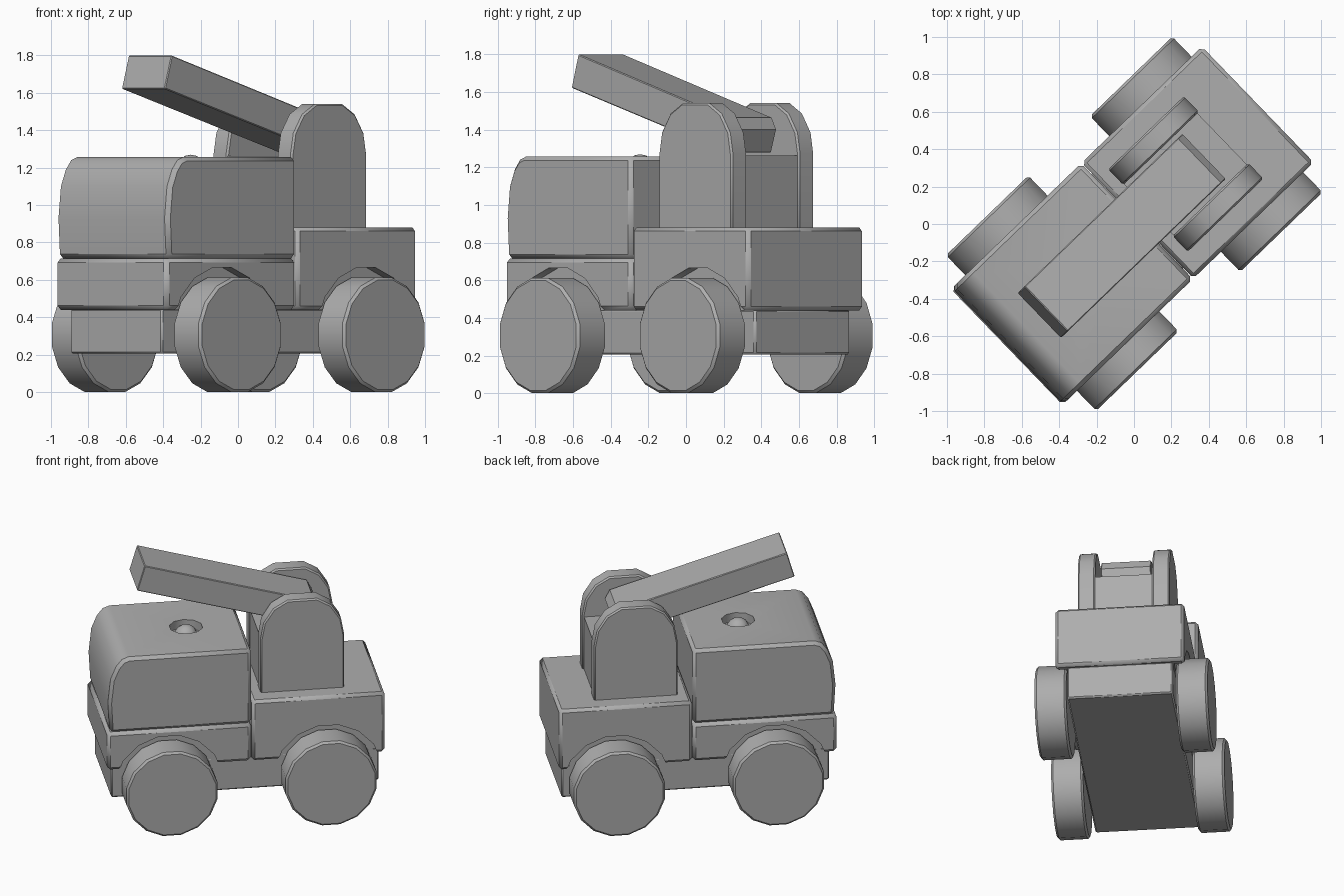
import bpy, bmesh
from math import sin, cos, pi, radians
from mathutils import Matrix

if "Cube" in bpy.data.objects:
    bpy.data.objects.remove(bpy.data.objects["Cube"])

# The truck is built along local x (front at -x), then turned to its heading
HEADING = radians(44)
grey = bpy.data.materials.new("grey")
grey.diffuse_color = (.42, .42, .42, 1)
grey.use_nodes = True
grey.node_tree.nodes["Principled BSDF"].inputs["Base Color"].default_value = grey.diffuse_color


def make(name, bm, bevel=0.0, cutters=(), smooth=40):
    bmesh.ops.recalc_face_normals(bm, faces=bm.faces)
    me = bpy.data.meshes.new(name)
    bm.to_mesh(me)
    bm.free()
    me.materials.append(grey)
    ob = bpy.data.objects.new(name, me)
    bpy.context.collection.objects.link(ob)
    ob.rotation_euler.z = HEADING
    bpy.context.view_layer.update()
    bpy.ops.object.select_all(action='DESELECT')
    bpy.context.view_layer.objects.active = ob
    ob.select_set(True)
    if bevel:
        m = ob.modifiers.new("bevel", 'BEVEL')
        m.width, m.segments = bevel, 1
        m.limit_method, m.angle_limit = 'ANGLE', radians(50)
        bpy.ops.object.modifier_apply(modifier=m.name)
    for c in cutters:
        m = ob.modifiers.new("cut", 'BOOLEAN')
        m.operation, m.solver, m.object = 'DIFFERENCE', 'EXACT', c
        bpy.ops.object.modifier_apply(modifier=m.name)
    bpy.ops.object.shade_smooth_by_angle(angle=radians(smooth))
    return ob


def prism(name, profile, y0, y1, **kw):
    """Side profile of (x, z) points extruded from y0 to y1."""
    bm = bmesh.new()
    f = bm.faces.new([bm.verts.new((x, y0, z)) for x, z in profile])
    ext = bmesh.ops.extrude_face_region(bm, geom=[f])
    vs = [v for v in ext['geom'] if isinstance(v, bmesh.types.BMVert)]
    bmesh.ops.translate(bm, verts=vs, vec=(0, y1 - y0, 0))
    # extrusion of a lone face can leave the start open: cap it
    edges = [e for e in bm.edges if e.is_boundary]
    if edges:
        bmesh.ops.holes_fill(bm, edges=edges)
    return make(name, bm, **kw)


def rect(x0, x1, z0, z1):
    return [(x0, z0), (x1, z0), (x1, z1), (x0, z1)]


def ring(cx, cz, apothem, n):
    r = apothem / cos(pi / n)
    return [(cx + r * cos(2 * pi * (i + .5) / n), cz + r * sin(2 * pi * (i + .5) / n))
            for i in range(n)]


cutters = []


def cutter(ob):
    ob.hide_render = True
    cutters.append(ob)
    return ob


# Wheels and arch cutters
arches = {}
for end, x in (("front", -.533), ("rear", .537)):
    for side, s in (("left", 1), ("right", -1)):
        prism(f"{end}_{side}_wheel", ring(x, .306, .306, 16), s * .366, s * .578, bevel=.014)
        arches[end, side] = cutter(prism(f"{end}_{side}_arch_cutter",
                                         ring(x, .305, .36, 16), s * .36, s * .6))

# Chassis and lower bodies
prism("chassis", rect(-.908, .892, .205, .445), -.352, .352, bevel=.01)
prism("front_body", rect(-.946, .022, .44, .715), -.43, .43, bevel=.022,
      cutters=[arches["front", "left"], arches["front", "right"]])
prism("rear_body", rect(.026, .92, .44, .88), -.43, .43, bevel=.02,
      cutters=[arches["rear", "left"], arches["rear", "right"]])

# Cab with a curved nose and a round roof recess
bm = bmesh.new()
bmesh.ops.create_cone(bm, cap_ends=True, segments=10, radius1=.112, radius2=.112,
                      depth=.2, matrix=Matrix.Translation((-.35, 0, 1.295)))
hole = cutter(make("roof_recess_cutter", bm))
cab_profile = [(.022, .715), (-.928, .715), (-.94, .93), (-.922, 1.10),
               (-.885, 1.19), (-.845, 1.24), (-.80, 1.257), (.022, 1.257)]
prism("cab", cab_profile, -.43, .43, bevel=.022, cutters=[hole])

# Roof lamp dome
bm = bmesh.new()
bmesh.ops.create_uvsphere(bm, u_segments=10, v_segments=8, radius=.08,
                          matrix=Matrix.Translation((-.35, 0, 1.189)))
make("roof_lamp", bm)

# Crane base: central block and two round-topped side plates
prism("crane_block", rect(.11, .655, .87, 1.262), -.195, .195)
half = [(.281, .87), (.281, 1.27), (.26, 1.385), (.195, 1.485), (.10, 1.541)]
plate = [(.385 + x, z) for x, z in half] + [(.385 - x, z) for x, z in reversed(half)]
for side, s in (("left", 1), ("right", -1)):
    prism(f"crane_{side}_plate", plate, s * .19, s * .306, bevel=.01)

# Boom with a pointed pivot end
prism("boom", [(-.705, 1.622), (-.653, 1.80), (.487, 1.463), (.52, 1.40), (.48, 1.277)],
      -.167, .167, bevel=.005, smooth=20)

# Remove helpers
for c in cutters:
    bpy.data.objects.remove(c)
